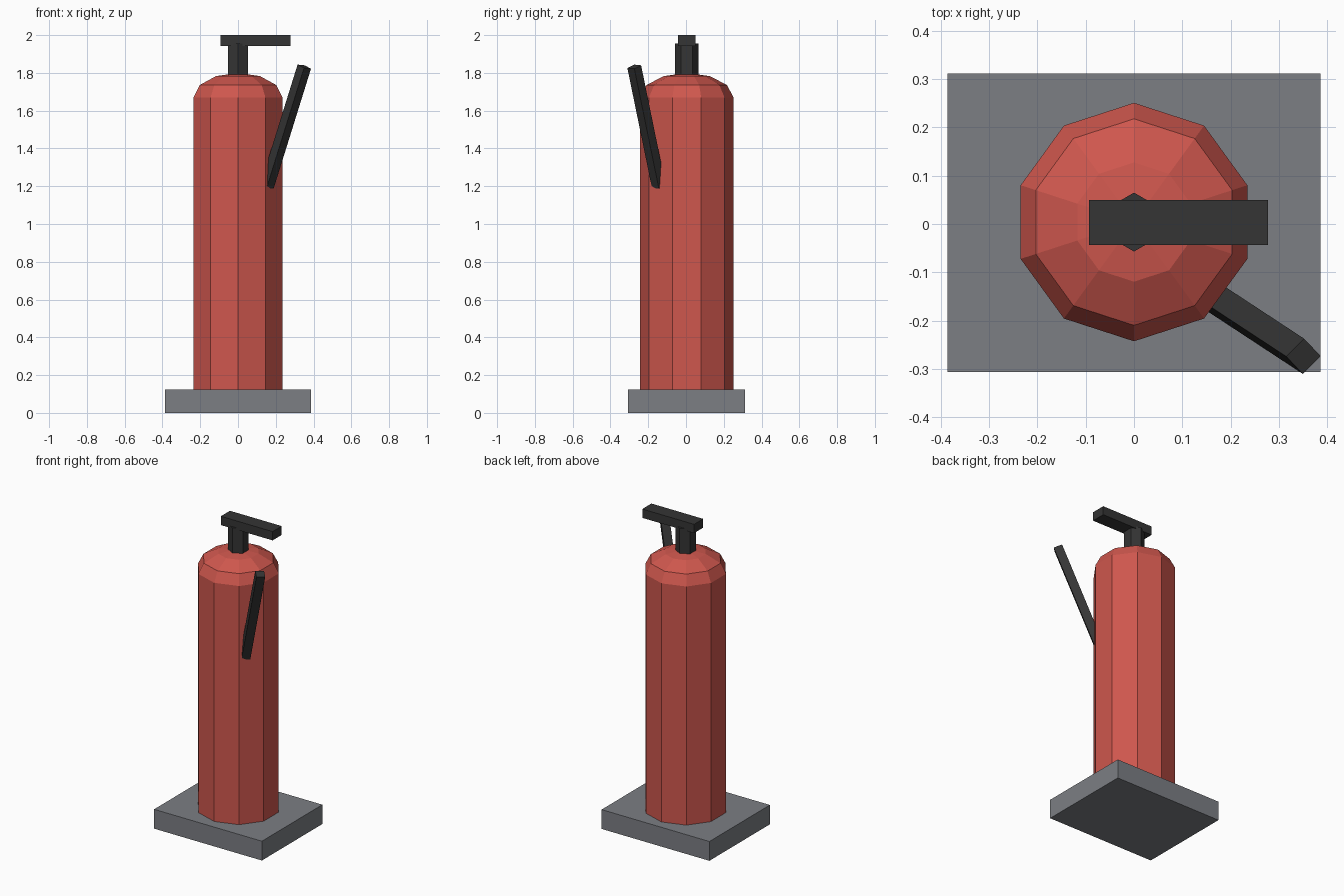
import bpy, bmesh, math
from mathutils import Vector, Matrix

if "Cube" in bpy.data.objects:
    bpy.data.objects.remove(bpy.data.objects["Cube"])

def material(name, rgb):
    m = bpy.data.materials.new(name)
    m.diffuse_color = (*rgb, 1)
    m.use_nodes = True
    m.node_tree.nodes["Principled BSDF"].inputs["Base Color"].default_value = m.diffuse_color
    return m

RED = material("red paint", (0.62, 0.095, 0.075))
GREY = material("grey base", (0.20, 0.21, 0.23))
BLACK = material("black plastic", (0.035, 0.035, 0.035))
CY = 0.004  # centre line of the upright parts

def finish(name, bm, mat):
    bmesh.ops.recalc_face_normals(bm, faces=bm.faces)
    me = bpy.data.meshes.new(name)
    bm.to_mesh(me)
    bm.free()
    me.materials.append(mat)
    ob = bpy.data.objects.new(name, me)
    bpy.context.collection.objects.link(ob)
    return ob

def box(name, lo, hi, mat):
    lo, hi = Vector(lo), Vector(hi)
    bm = bmesh.new()
    bmesh.ops.create_cube(bm, size=1, matrix=Matrix.Translation((lo + hi) / 2)
                          @ Matrix.Diagonal((*(hi - lo), 1)))
    return finish(name, bm, mat)

def lathe(name, sides, profile, mat):
    """Faceted turned shape from (radius, z) points; radius 0 makes a tip."""
    bm = bmesh.new()
    rings = []
    for r, z in profile:
        if r == 0:
            rings.append([bm.verts.new((0, CY, z))] * sides)
            continue
        angles = [math.pi / 2 + math.tau * i / sides for i in range(sides)]
        rings.append([bm.verts.new((r * math.cos(a), CY + r * math.sin(a), z)) for a in angles])
    for a, b in zip(rings, rings[1:]):
        for i in range(sides):
            j = (i + 1) % sides
            bm.faces.new(list(dict.fromkeys((a[i], a[j], b[j], b[i]))))
    for ring in (rings[0], rings[-1]):
        if ring[0] is not ring[1]:
            bm.faces.new(ring)
    return finish(name, bm, mat)

def rod(name, start, end, side_dir, width, mat):
    """Square bar between two points."""
    start, end = Vector(start), Vector(end)
    w = (end - start).normalized()
    u = Vector(side_dir)
    u = (u - w * u.dot(w)).normalized()
    v = w.cross(u)
    rot = Matrix((u, v, w)).transposed().to_4x4()
    bm = bmesh.new()
    bmesh.ops.create_cube(bm, size=1, matrix=Matrix.Translation((start + end) / 2) @ rot
                          @ Matrix.Diagonal((width, width, (end - start).length, 1)))
    return finish(name, bm, mat)

# Stand
box("base", (-0.386, -0.307, 0), (0.386, 0.312, 0.125), GREY)

# Ten-sided tank with a squashed dome
R, SHOULDER, RISE = 0.247, 1.67, 0.13
dome = [(R * math.cos(math.radians(a)), SHOULDER + RISE * math.sin(math.radians(a)))
        for a in (0, 30, 60)]
lathe("tank", 10, [(R, 0.12)] + dome + [(0, SHOULDER + RISE)], RED)

# Valve neck and squeeze handle
lathe("neck", 6, [(0.061, 1.77), (0.061, 1.955)], BLACK)
box("handle", (-0.093, -0.043, 1.943), (0.278, 0.05, 2.0), BLACK)

# Slanted hose leaving the tank's side
rod("hose", (0.153, -0.144, 1.198), (0.351, -0.274, 1.833), (1, 1, -0.107), 0.0525, BLACK)
